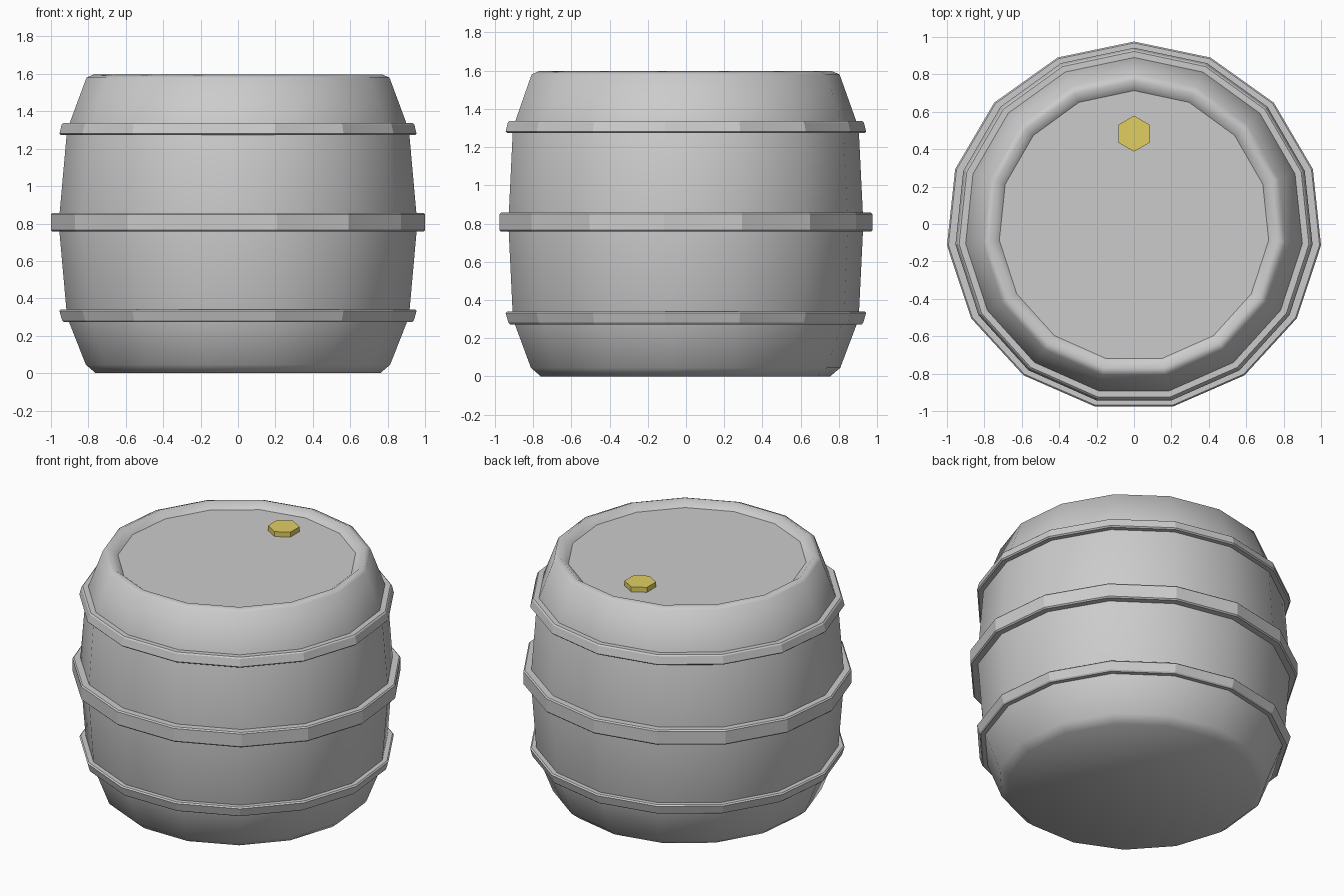
import bpy, bmesh, math

if "Cube" in bpy.data.objects:
    bpy.data.objects.remove(bpy.data.objects["Cube"])

SIDES = 15
CENTRE_Y = -0.011   # odd-sided ring is re-centred on y = 0


def lathe(name, profile, closed=False, smooth=False):
    """Spin (radius, z, y-squash) points into a 15-sided shell or ring."""
    bm = bmesh.new()
    rings = []
    for r, z, squash in profile:
        ring = []
        for i in range(SIDES):
            a = math.pi / 2 + i * math.tau / SIDES
            ring.append(bm.verts.new((r * math.cos(a), r * squash * math.sin(a) + CENTRE_Y, z)))
        rings.append(ring)
    pairs = list(zip(rings, rings[1:]))
    if closed:
        pairs.append((rings[-1], rings[0]))
    for low, high in pairs:
        for i in range(SIDES):
            j = (i + 1) % SIDES
            bm.faces.new((low[i], low[j], high[j], high[i]))
    if not closed:
        bm.faces.new(rings[0][::-1])
        if smooth is False:
            bm.faces.new(rings[-1])
    bmesh.ops.recalc_face_normals(bm, faces=bm.faces)
    for f in bm.faces:
        f.smooth = smooth
    mesh = bpy.data.meshes.new(name)
    bm.to_mesh(mesh)
    bm.free()
    obj = bpy.data.objects.new(name, mesh)
    bpy.context.collection.objects.link(obj)
    return obj


# Bulging body with rounded rim, open where the lid sits
lathe("barrel_body", [
    (0.765, 0.0, 1), (0.818, 0.045, 1), (0.919, 0.30, 0.995), (0.964, 0.80, 0.974),
    (0.919, 1.30, 0.995), (0.8145, 1.58, 1), (0.775, 1.597, 1), (0.724, 1.555, 1),
], smooth=True)

# Recessed lid
lathe("lid", [(0.724, 1.53, 1), (0.724, 1.555, 1)])


def hoop(name, inner, outer_low, outer_high, z_low, z_high, squash):
    """Ring with slightly chamfered outer edges."""
    c = 0.008
    section = [(inner, z_low), (outer_low - c, z_low), (outer_low, z_low + c),
               (outer_high, z_high - c), (outer_high - c, z_high), (inner, z_high)]
    lathe(name, [(r, z, squash) for r, z in section], closed=True)


# Three metal hoops
hoop("lower_hoop", 0.88, 0.945, 0.96, 0.273, 0.34, 0.993)
hoop("middle_hoop", 0.93, 1.0055, 1.0055, 0.757, 0.857, 0.981)
hoop("upper_hoop", 0.88, 0.96, 0.948, 1.273, 1.337, 0.993)

# Hexagonal bung on the lid
bpy.ops.mesh.primitive_cylinder_add(vertices=6, radius=0.096, depth=0.04,
                                    location=(0, 0.483, 1.568))
bung = bpy.context.object
bung.name = "bung"
mat = bpy.data.materials.new("bung_yellow")
mat.diffuse_color = (0.75, 0.62, 0.12, 1)
mat.use_nodes = True
mat.node_tree.nodes["Principled BSDF"].inputs["Base Color"].default_value = mat.diffuse_color
bung.data.materials.append(mat)
